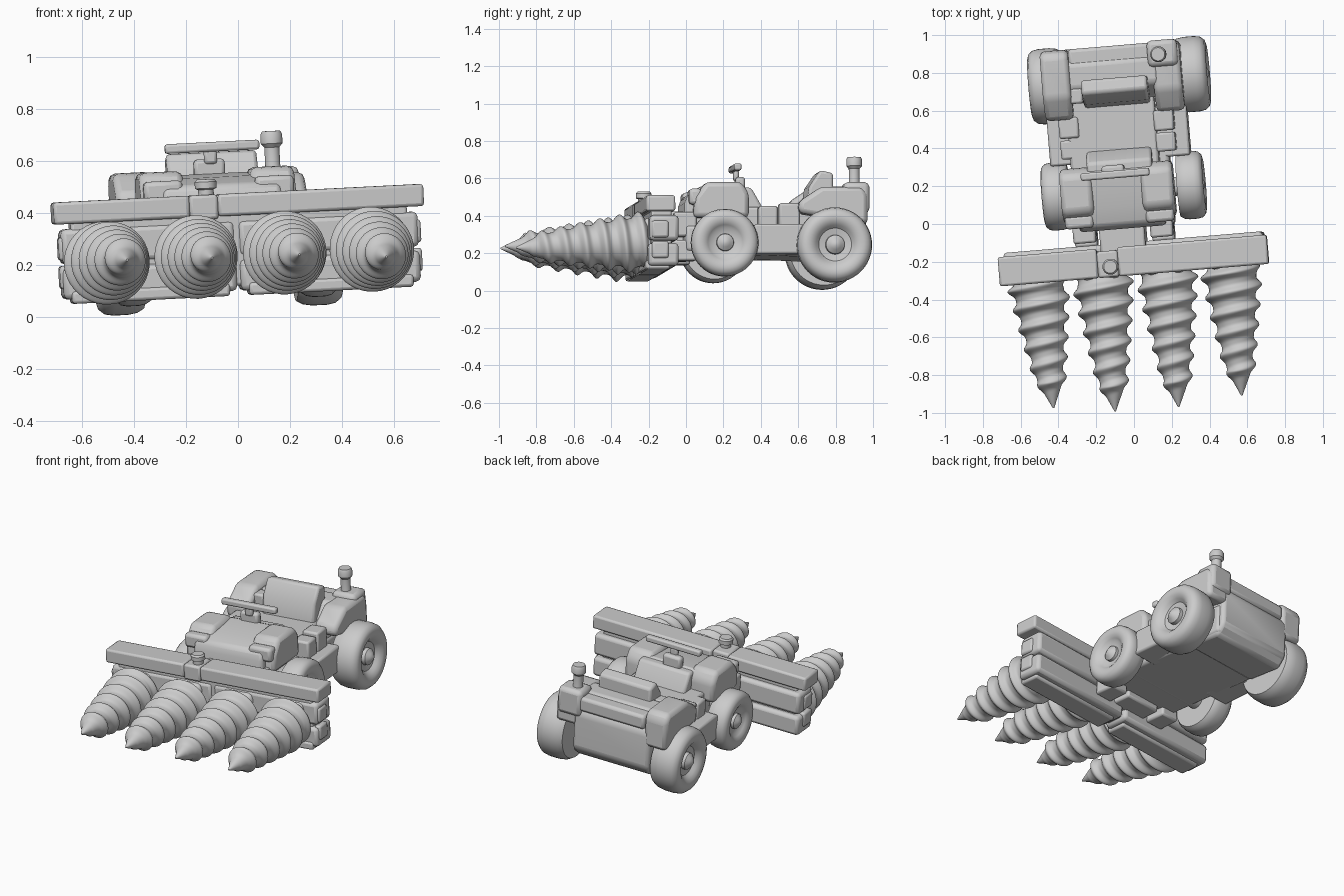
import bpy, bmesh, math
from math import cos, sin, pi
from mathutils import Matrix

if "Cube" in bpy.data.objects:
    bpy.data.objects.remove(bpy.data.objects["Cube"])

grey = bpy.data.materials.new("plain grey")
grey.use_nodes = True
grey.diffuse_color = (0.6, 0.6, 0.6, 1)
grey.node_tree.nodes["Principled BSDF"].inputs["Base Color"].default_value = (0.6, 0.6, 0.6, 1)

# The whole machine stands slightly yawed and rolled
POSE = (Matrix.Translation((0, 0, 0.25)) @ Matrix.Rotation(math.radians(4.8), 4, 'Z')
        @ Matrix.Rotation(math.radians(-2.9), 4, 'Y') @ Matrix.Translation((0, 0, -0.25)))


def finish(name, bm, bevel=0.0, angle=35):
    bmesh.ops.recalc_face_normals(bm, faces=bm.faces)
    mesh = bpy.data.meshes.new(name)
    bm.to_mesh(mesh)
    bm.free()
    mesh.materials.append(grey)
    ob = bpy.data.objects.new(name, mesh)
    bpy.context.collection.objects.link(ob)
    ob.matrix_world = POSE
    if bevel:
        mod = ob.modifiers.new("soft edges", 'BEVEL')
        mod.width, mod.segments, mod.limit_method = bevel, 2, 'ANGLE'
    bpy.ops.object.select_all(action='DESELECT')
    ob.select_set(True)
    bpy.context.view_layer.objects.active = ob
    bpy.ops.object.shade_smooth_by_angle(angle=math.radians(angle))


def prism(name, x0, x1, profile, bevel=0.015):
    """Side profile of (y, z) points stretched from x0 to x1."""
    bm = bmesh.new()
    face = bm.faces.new([bm.verts.new((x0, y, z)) for y, z in profile])
    new = bmesh.ops.extrude_face_region(bm, geom=[face])["geom"]
    moved = [v for v in new if isinstance(v, bmesh.types.BMVert)]
    bmesh.ops.translate(bm, verts=moved, vec=(x1 - x0, 0, 0))
    finish(name, bm, bevel)


def box(name, x0, x1, y0, y1, z0, z1, bevel=0.012):
    prism(name, x0, x1, [(y0, z0), (y1, z0), (y1, z1), (y0, z1)], bevel)


def skin(bm, rings):
    n = len(rings[0])
    for low, high in zip(rings, rings[1:]):
        for i in range(n):
            j = (i + 1) % n
            bm.faces.new((low[i], low[j], high[j], high[i]))
    bm.faces.new(rings[0])
    bm.faces.new(rings[-1])


def lathe(name, profile, centre, axis='Z', flip=1, sides=40):
    """Spin (radius, height) points about an axis through centre."""
    bm = bmesh.new()
    rings = []
    for r, h in profile:
        ring = []
        for i in range(sides):
            a, b = r * cos(2 * pi * i / sides), r * sin(2 * pi * i / sides)
            p = (h * flip, a, b) if axis == 'X' else (a, b, h)
            ring.append(bm.verts.new([c + q for c, q in zip(centre, p)]))
        rings.append(ring)
    skin(bm, rings)
    finish(name, bm)


# Drills: tapering core with a spiral ridge and a plain pointed tip
def drill(name, x, tip, lean_x, lean_z, base=-0.255, z=0.235, rows=150, sides=40, pitch=0.105):
    bm = bmesh.new()
    rings = []
    length = base - tip
    for k in range(rows + 1):
        d = length * k / rows                     # distance back from the tip
        s = d / length
        core = min(0.004 + d * 0.45, 0.036 + 0.104 * s ** 0.8)
        fade = min(1, max(0, (d - 0.07) / 0.06))
        ring = []
        for i in range(sides):
            a = 2 * pi * i / sides
            wave = (0.5 + 0.5 * cos(2 * pi * d / pitch - a)) ** 1.8
            r = core + fade * wave * (0.018 + 0.016 * s)
            r *= min(1, 0.85 + (length - d) * 3)
            ring.append(bm.verts.new((x + lean_x * (1 - s) - r * cos(a), tip + d,
                                      z + lean_z * (1 - s) + r * sin(a))))
        rings.append(ring)
    skin(bm, rings)
    finish(name, bm, angle=50)


aims = ((-0.935, 0.028, 0.008), (-0.98, 0.01, 0.0), (-0.985, 0.005, -0.005), (-0.953, 0.0, -0.03))
for i, aim in enumerate(aims):
    x = -0.535 + 0.342 * i
    drill(f"drill_{i + 1}", x, *aim)
    box(f"drill_bearing_{i + 1}", x - 0.1, x + 0.1, -0.28, -0.2, 0.12, 0.36, 0.03)

# Drill frame: top beams, stacked lower beams, bottom skid and joint
for side, x0, x1 in (("right", -0.725, -0.2), ("left", -0.09, 0.705)):
    box(f"top_beam_{side}", x0, x1, -0.27, -0.115, 0.39, 0.475)
for side, x0, x1 in (("right", -0.7, -0.03), ("left", -0.015, 0.68)):
    box(f"frame_upper_beam_{side}", x0, x1, -0.25, -0.095, 0.235, 0.37, 0.02)
    box(f"frame_lower_beam_{side}", x0, x1, -0.26, -0.095, 0.1, 0.22, 0.02)
    box(f"frame_skid_{side}", x0 + 0.03, x1 - 0.03, -0.27, -0.14, 0.082, 0.13)
for side, s in (("right", -1), ("left", 1)):
    for k in range(2):
        z = 0.14 + 0.11 * k
        x = s * 0.68 - 0.01
        box(f"frame_end_block_{side}_{k + 1}", x - 0.02, x + 0.02, -0.24, -0.15, z, z + 0.09)
box("frame_core", -0.66, 0.64, -0.24, -0.13, 0.12, 0.41)
box("frame_joint", -0.2, -0.09, -0.27, -0.13, 0.38, 0.475)
lathe("joint_knob", [(0.03, 0.46), (0.03, 0.495), (0.042, 0.5), (0.042, 0.525), (0.034, 0.535)],
      (-0.13, -0.215, 0))

# Chassis and body
MID = -0.04
prism("chassis", MID - 0.26, MID + 0.26, [(-0.02, 0.2), (0.92, 0.155), (0.92, 0.34), (-0.02, 0.34)], 0.02)
box("coupling", MID - 0.14, MID + 0.1, -0.15, 0.02, 0.16, 0.42)
for side, s in (("right", -1), ("left", 1)):
    x = MID - 0.015 + s * 0.205
    box(f"front_block_{side}", x - 0.06, x + 0.06, -0.08, 0.04, 0.28, 0.41)
    box(f"front_foot_{side}", x - 0.06, x + 0.06, -0.1, 0.04, 0.15, 0.26)
    a, b = sorted((MID + s * 0.2, MID + s * 0.372))
    box(f"step_{side}", a, b, 0.34, 0.62, 0.18, 0.34)
    a, b = sorted((MID + s * 0.2, MID + s * 0.305))
    box(f"step_box_{side}", a, b, 0.37, 0.47, 0.31, 0.44)
    box(f"step_tank_{side}", a, b, 0.48, 0.59, 0.31, 0.455)

prism("hood", MID - 0.24, MID + 0.22,
      [(-0.02, 0.3), (0.3, 0.3), (0.3, 0.555), (0.1, 0.54), (0.0, 0.51), (-0.02, 0.46)], 0.02)
prism("cabin_floor", MID - 0.26, MID + 0.21, [(0.24, 0.3), (0.7, 0.3), (0.7, 0.44), (0.24, 0.44)])
prism("dashboard", -0.21, 0.135, [(0.26, 0.4), (0.41, 0.4), (0.4, 0.44), (0.34, 0.545), (0.26, 0.545)])
prism("seat_back", -0.2, 0.15, [(0.63, 0.42), (0.78, 0.42), (0.78, 0.62), (0.71, 0.638), (0.65, 0.55)], 0.015)
box("seat_arm", -0.27, -0.2, 0.66, 0.74, 0.42, 0.54)
prism("rear_body", MID - 0.26, MID + 0.25,
      [(0.66, 0.16), (0.9, 0.14), (0.95, 0.2), (0.95, 0.42), (0.87, 0.54), (0.74, 0.54), (0.66, 0.44)], 0.02)
box("rear_deck", MID - 0.22, MID + 0.24, 0.83, 0.95, 0.44, 0.53, 0.018)

# Steering bar on its post
box("steering_post", -0.13, -0.01, 0.27, 0.32, 0.53, 0.61, 0.015)
box("steering_neck", -0.09, -0.04, 0.26, 0.29, 0.59, 0.65)
box("steering_bar", -0.24, 0.125, 0.25, 0.29, 0.638, 0.675, 0.01)

# Exhaust with flared cap
box("exhaust_block", 0.16, 0.32, 0.82, 0.96, 0.4, 0.565, 0.025)
lathe("exhaust", [(0.036, 0.54), (0.029, 0.57), (0.029, 0.64), (0.042, 0.655), (0.042, 0.69), (0.035, 0.703)],
      (0.225, 0.885, 0))

# Fenders, lamps and wheels on both sides
tyre = [(0.0, 0.0), (0.55, 0.0), (0.9, 0.0), (0.97, 0.14), (1.0, 0.34), (1.0, 0.66), (0.97, 0.84),
        (0.88, 0.96), (0.76, 1.0), (0.62, 0.97), (0.52, 0.88), (0.44, 0.78), (0.26, 0.74),
        (0.25, 0.86), (0.14, 0.96), (0.05, 1.02)]


def wheel(name, x, y, z, radius, width, flip):
    profile = [(max(r, 0.02) * radius, (h - 0.5) * width) for r, h in tyre]
    lathe(name, profile, (x, y, z), 'X', flip, 48)


front_fender = [(0.02, 0.38), (0.32, 0.38), (0.32, 0.51), (0.28, 0.57), (0.09, 0.57), (0.03, 0.49)]
for side, s, lift in (("right", -1, 0.03), ("left", 1, 0.0)):
    a, b = sorted((MID - 0.02 + s * 0.13, MID - 0.02 + s * 0.3))
    prism(f"front_fender_{side}", a, b, front_fender, 0.025)
    box(f"lamp_{side}", a + 0.01, b - 0.01, 0.0, 0.07, 0.45, 0.535, 0.018)
    a, b = sorted((MID + s * 0.22, MID + s * 0.37))
    top = 0.54 + lift
    prism(f"rear_fender_{side}", a, b, [(0.58, 0.4), (0.95, 0.34), (0.95, top - 0.04), (0.92, top),
                                        (0.7, top), (0.58, top - 0.08)], 0.025)
    wheel(f"front_wheel_{side}", MID + s * 0.36, 0.18, 0.24, 0.18, 0.14, s)
    wheel(f"rear_wheel_{side}", -0.016 + s * 0.385, 0.765, 0.225, 0.2, 0.18, s)
for name, y, z in (("front_axle", 0.18, 0.24), ("rear_axle", 0.765, 0.225)):
    lathe(name, [(0.05, -0.3), (0.05, 0.3)], (MID, y, z), 'X')
